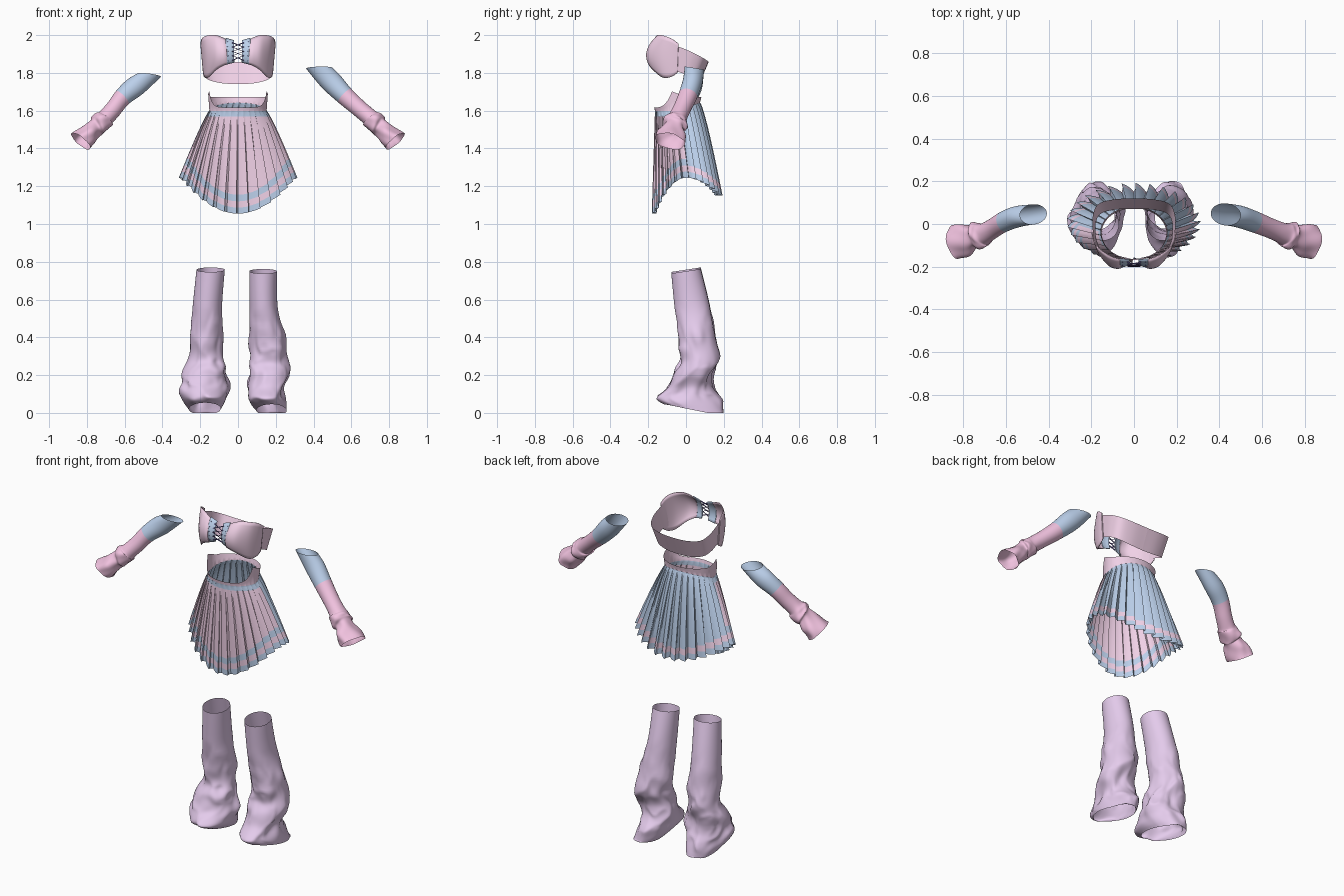
import bpy, math
from mathutils import Vector, noise

if "Cube" in bpy.data.objects:
    bpy.data.objects.remove(bpy.data.objects["Cube"])

def mat(name, c):
    m = bpy.data.materials.new(name)
    m.diffuse_color = (*c, 1)
    m.use_nodes = True
    m.node_tree.nodes["Principled BSDF"].inputs["Base Color"].default_value = m.diffuse_color
    return m

PINK = mat("pink", (0.88, 0.64, 0.80))
ROSE = mat("rose", (0.88, 0.54, 0.74))
BLUE = mat("blue", (0.50, 0.63, 0.83))
LILAC = mat("lilac", (0.78, 0.60, 0.84))
DARK = mat("indigo", (0.14, 0.11, 0.36))

def grid(name, rows, mats, pick=lambda i, j: 0, closed=False, angle=40, thick=0):
    """Surface through rows of points; pick(row, column) gives the material slot."""
    n = len(rows[0])
    faces, slots = [], []
    for i in range(len(rows) - 1):
        for j in range(n if closed else n - 1):
            k = (j + 1) % n
            faces.append((i * n + j, i * n + k, (i + 1) * n + k, (i + 1) * n + j))
            slots.append(pick(i, j))
    me = bpy.data.meshes.new(name)
    me.from_pydata([tuple(p) for r in rows for p in r], [], faces)
    for m in mats:
        me.materials.append(m)
    me.polygons.foreach_set("material_index", slots)
    ob = bpy.data.objects.new(name, me)
    bpy.context.collection.objects.link(ob)
    bpy.ops.object.select_all(action='DESELECT')
    ob.select_set(True)
    bpy.context.view_layer.objects.active = ob
    bpy.ops.object.shade_smooth_by_angle(angle=math.radians(angle))
    if thick:
        s = ob.modifiers.new("thickness", 'SOLIDIFY')
        s.thickness, s.offset = thick, 0
    return ob

def spline(keys, s):
    """Catmull-Rom through tuples, s counted in keys."""
    i = max(0, min(int(s), len(keys) - 2))
    t = s - i
    p = [keys[max(0, min(i + d, len(keys) - 1))] for d in (-1, 0, 1, 2)]
    return [0.5 * (2 * b + (c - a) * t + (2 * a - 5 * b + 4 * c - d) * t * t
                   + (3 * b - a - 3 * c + d) * t ** 3) for a, b, c, d in zip(*p)]

def lerp(a, b, t):
    return a + (b - a) * t

# ---------- bandeau top: keys are x, y low, y high, z low, z high, bulge ----------
PANEL = [(.022, -.18, -.165, 1.855, 1.972, .016), (.042, -.185, -.165, 1.85, 1.978, .022),
         (.066, -.187, -.162, 1.845, 1.985, .026)]
CUP = [(.062, -.192, -.165, 1.845, 1.975, .024), (.085, -.192, -.16, 1.838, 1.988, .030),
       (.125, -.172, -.143, 1.815, 2.0, .034), (.168, -.125, -.112, 1.777, 1.995, .022),
       (.190, -.08, -.075, 1.778, 1.98, .008), (.197, -.045, -.04, 1.80, 1.955, 0)]
BAND = [(.188, -.09, -.08, 1.805, 1.95, 0), (.194, -.04, -.02, 1.805, 1.932, 0),
        (.192, .01, .045, 1.785, 1.903, 0), (.165, .05, .095, 1.762, 1.876, 0),
        (.09, .068, .116, 1.745, 1.862, 0), (0, .07, .120, 1.74, 1.858, 0)]

def strip_pt(keys, s, t, side):
    x, y0, y1, z0, z1, b = spline(keys, s)
    return Vector((side * x * (.93 + .07 * t), lerp(y0, y1, t) - b * 4 * t * (1 - t), lerp(z0, z1, t)))

def strip(name, keys, side, m, thick=0, res=5, nt=10):
    ns = (len(keys) - 1) * res
    rows = [[strip_pt(keys, s / res, t / nt, side) for s in range(ns + 1)] for t in range(nt + 1)]
    grid(name, rows, [m], thick=thick)

def dot(name, p, r, m):
    bpy.ops.mesh.primitive_uv_sphere_add(segments=8, ring_count=6, radius=r, location=p)
    bpy.context.object.name = name
    bpy.context.object.data.materials.append(m)

for side, tag in ((-1, "left"), (1, "right")):
    strip("lace_panel_" + tag, PANEL, side, BLUE, .004)
    strip("cup_" + tag, CUP, side, PINK, .005)
    strip("back_band_" + tag, BAND, side, PINK)
    for k in range(5):
        dot("eyelet_" + tag, strip_pt(PANEL, .45, .12 + .19 * k, side) + Vector((0, -.003, 0)), .0035, DARK)
        dot("stud_" + tag, strip_pt(PANEL, 1.5, .12 + .19 * k, side) + Vector((0, -.003, 0)), .0022, DARK)

# criss-cross lacing
cu = bpy.data.curves.new("lacing", 'CURVE')
cu.dimensions, cu.bevel_depth, cu.bevel_resolution = '3D', .0035, 1
for side in (-1, 1):
    sp = cu.splines.new('POLY')
    sp.points.add(4)
    for k in range(5):
        p = strip_pt(PANEL, .45, .12 + .19 * k, side if k % 2 else -side)
        sp.points[k].co = (p.x, p.y - .006, p.z, 1)
cu.materials.append(DARK)
bpy.context.collection.objects.link(bpy.data.objects.new("lacing", cu))

# ---------- pleated skirt ----------
PLEATS = 30
FOLD = [(0, -.9), (.3, -.1), (.6, .55), (.88, 1.0), (.84, .1)]   # position in pleat, height

def skirt_pt(th, t, z, off):
    s, c = math.sin(th), math.cos(th)              # c = 1 at the front
    off *= .55 if c > .3 else lerp(.55, .9, min(1, (.3 - c) / .5))
    rx = .150 + .146 * t ** .86
    ry = .120 + .048 * t if c > 0 else .115 + .057 * t ** .62
    return (s * (rx + off), -c * (ry + off) - .043 * (1 - t), z)

def waist_z(c):
    if c > .25:
        return 1.617 + .085 * ((1 - c) / .75) ** 3
    return 1.702 - .03 * min(1, (.25 - c) / .6)

def belt_z(c):                                     # lower edge of the waistband
    return 1.597 + .045 * max(0, -c)

def hem_z(c):
    return 1.245 - (.19 if c > 0 else .095) * c * c

cols = [((k + u) * 2 * math.pi / PLEATS, h) for k in range(PLEATS) for u, h in FOLD]
rows = []
for i in range(3):                                 # waistband
    rows.append([skirt_pt(th, 0, lerp(waist_z(math.cos(th)), belt_z(math.cos(th)), i / 2), .010 - .004 * i)
                 for th, h in cols])
HEM = [.10, .065, .032, 0]                         # stripe edges above the hem
for i in range(12):
    row = []
    for th, h in cols:
        zb, zt = hem_z(math.cos(th)), belt_z(math.cos(th))
        z = lerp(zt - .027 if i else zt - .007, zb + HEM[0], max(0, i - 1) / 7) if i < 9 else zb + HEM[i - 8]
        t = (zt - z) / (zt - zb)
        row.append(skirt_pt(th, t, z, h * (.003 + .021 * t)))
    rows.append(row)

def skirt_mat(i, j):
    if i < 2:
        return 0
    if i in (2, 3, 11, 13):
        return 1
    if i == 12:
        return 0
    return 0 if math.cos(cols[j][0]) > -.05 else 1
grid("pleated_skirt", rows, [PINK, BLUE], skirt_mat, closed=True, angle=30)

# ---------- tubes: keys are centre x y z, radius up/side, radius y, slant, slant y ----------
def tube(name, keys, mats, pick, wrinkle, axis=None, n=40, res=6):
    rows = []
    for k in range((len(keys) - 1) * res + 1):
        s = k / res
        cx, cy, cz, a, b, sh, shv = spline(keys, s)
        c = Vector((cx, cy, cz))
        t = axis or (Vector(keys[-1][:3]) - Vector(keys[0][:3])).normalized()
        u = Vector((0, 1, 0)).cross(t).normalized()
        if u.z < 0:
            u = -u
        v = t.cross(u)
        if v.y < 0:
            v = -v
        row = []
        for j in range(n):
            th = 2 * math.pi * j / n
            co, si = math.cos(th), math.sin(th)
            w = 1 + wrinkle(th, s, cz)
            p = c + u * a * co * w + v * b * si * w + t * (sh * co + shv * si)
            p.z = max(p.z, 0)
            row.append(p)
        rows.append(row)
    grid(name, rows, mats, lambda i, j: pick(i / res), closed=True, angle=60)

# ---------- sleeves with bunched, flared cuffs ----------
CUFF = [(.700, -.045, 1.563, .046, .050, 0, 0), (.712, -.050, 1.551, .053, .060, .010, .008),
        (.742, -.058, 1.524, .055, .064, -.012, .006), (.754, -.062, 1.510, .046, .054, -.010, 0),
        (.790, -.075, 1.476, .054, .074, 0, 0), (.832, -.085, 1.438, .060, .085, .006, 0)]
ARM_R = [(.430, .045, 1.825, .050, .052, .049, 0), (.492, .035, 1.755, .057, .052, .012, 0),
         (.565, .010, 1.680, .050, .050, 0, 0), (.640, -.020, 1.613, .045, .047, 0, 0)]
ARM_L = [(-.472, .045, 1.787, .050, .048, .040, 0), (-.545, .035, 1.727, .056, .050, .008, 0),
         (-.612, .010, 1.670, .048, .048, 0, 0), (-.66, -.020, 1.608, .045, .047, 0, 0)]

def cuff_wrinkle(th, s, z):
    g = max(0, min(1, (s - 3.5) / 2))
    return g * (.05 * math.sin(2 * th + 3 * s) + .04 * math.sin(5 * th - 2 * s))

for tag, sx, arm in (("right", 1, ARM_R), ("left", -1, ARM_L)):
    keys = arm + [(sx * k[0],) + k[1:] for k in CUFF]
    tube("sleeve_" + tag, keys, [BLUE, ROSE], lambda s: 0 if s < 2 else 1, cuff_wrinkle)

# ---------- slouchy leg warmers ----------
LEG = [(.000, .750, .078, -.012), (.033, .56, .093, -.005), (.062, .38, .100, 0), (.072, .28, .100, 0),
       (.038, .205, .106, .01), (.030, .13, .122, .008), (.022, .065, .165, .012), (.045, .014, .160, .032)]
WIDE = {"right": [(.133, .073), (.136, .075), (.158, .098), (.168, .105), (.165, .103),
                  (.148, .104), (.155, .103), (.178, .080)],
        "left": [(-.145, .075), (-.162, .078), (-.170, .090), (-.173, .096), (-.175, .115),
                 (-.175, .132), (-.175, .120), (-.175, .085)]}

for tag, sx in (("right", 1), ("left", -1)):
    keys = [(x, y, z + .008 * (sx < 0), a, b, 0, sl) for (y, z, b, sl), (x, a) in zip(LEG, WIDE[tag])]

    def slouch(th, s, z, sx=sx):
        g = max(0, min(1, (.60 - z) / .35)) * max(.4, min(1, z / .1))
        a = th if sx > 0 else math.pi - th
        q = noise.noise(Vector((math.cos(th) * 1.6, math.sin(th) * 1.6, z * 11 + sx * 5)))
        d = 1 - 2 * abs(math.sin(a + 13 * z + .4 + q))      # sharp diagonal drape ridges
        e = math.sin(3 * a - 34 * z + 2 * q)                # soft bunching
        f = .5 - abs(math.sin(2 * a - 9 * z + 2.5 * q))     # crossing folds
        return g * (.07 * d + .03 * e + .06 * f + .12 * q)

    tube("leg_warmer_" + tag, keys, [LILAC], lambda s: 0, slouch, axis=Vector((0, 0, -1)), n=72, res=9)
